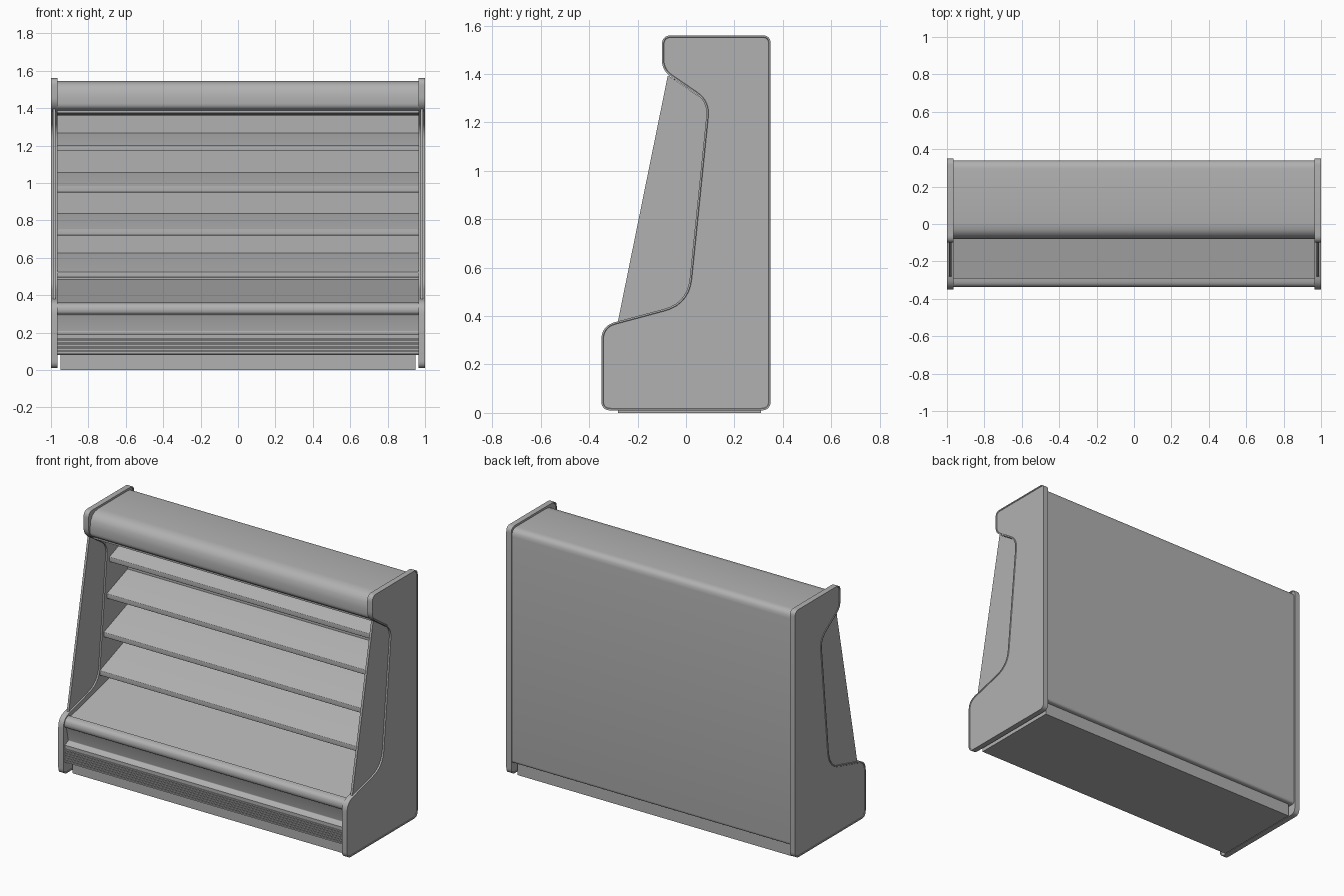
import bpy, bmesh, math
from mathutils import Vector

if "Cube" in bpy.data.objects:
    bpy.data.objects.remove(bpy.data.objects["Cube"])

GREY = bpy.data.materials.new("cabinet_grey")
GREY.diffuse_color = (0.44, 0.44, 0.44, 1)
GREY.use_nodes = True
GREY.node_tree.nodes["Principled BSDF"].inputs["Base Color"].default_value = GREY.diffuse_color


def fillet(points, n):
    """Round each (y, z, cut) corner; cut is the distance trimmed from it."""
    out = []
    for i, (y, z, c) in enumerate(points):
        p = Vector((y, z))
        if c == 0:
            out.append(p)
            continue
        a = Vector(points[i - 1][:2]) - p
        b = Vector(points[(i + 1) % len(points)][:2]) - p
        a, b = p + a.normalized() * c, p + b.normalized() * c
        for k in range(n + 1):
            t = k / n
            out.append(a * (1 - t) ** 2 + p * 2 * t * (1 - t) + b * t * t)
    return out


def extrude(name, points, x0, x1, rim=None, mirror=False, n=7):
    """Extrude a y-z profile along x; rim = (width, depth) recesses the ends."""
    bm = bmesh.new()
    face = bm.faces.new([bm.verts.new((x0, p.x, p.y)) for p in fillet(points, n)])
    ext = bmesh.ops.extrude_face_region(bm, geom=[face])
    for v in ext["geom"]:
        if isinstance(v, bmesh.types.BMVert):
            v.co.x = x1
    bmesh.ops.recalc_face_normals(bm, faces=bm.faces)
    if rim:
        caps = [f for f in bm.faces if abs(f.normal.x) > 0.9]
        for f in caps:
            bmesh.ops.inset_region(bm, faces=[f], thickness=rim[0], depth=0)
            bmesh.ops.inset_region(bm, faces=[f], thickness=0.002, depth=-rim[1])
    return finish(name, bm, mirror)


def finish(name, bm, mirror=False):
    mesh = bpy.data.meshes.new(name)
    bm.to_mesh(mesh)
    bm.free()
    mesh.materials.append(GREY)
    ob = bpy.data.objects.new(name, mesh)
    bpy.context.collection.objects.link(ob)
    bpy.ops.object.select_all(action="DESELECT")
    ob.select_set(True)
    bpy.context.view_layer.objects.active = ob
    bpy.ops.object.shade_smooth_by_angle(angle=math.radians(35))
    if mirror:
        ob.modifiers.new("mirror", "MIRROR")
    return ob


def boxes(name, items):
    """One object made from (x0, x1, y0, y1, z0, z1) boxes."""
    bm = bmesh.new()
    for x0, x1, y0, y1, z0, z1 in items:
        vs = bmesh.ops.create_cube(bm, size=1)["verts"]
        for v in vs:
            v.co = (x1 if v.co.x > 0 else x0, y1 if v.co.y > 0 else y0,
                    z1 if v.co.z > 0 else z0)
    return finish(name, bm)


W = 0.968      # half width between the end panels
BACK = 0.29    # inner back wall

# Cabinet shell: back, canopy, sloping deck, bumper and recessed front
extrude("cabinet_body", [
    (0.34, 0.08, 0.02), (0.34, 1.545, 0.045), (-0.08, 1.545, 0.085),
    (-0.08, 1.405, 0.02), (-0.03, 1.375, 0.01), (0.0, 1.36, 0.005),
    (BACK, 1.36, 0), (BACK, 0.485, 0), (-0.288, 0.345, 0), (-0.29, 0.36, 0),
    (-0.337, 0.355, 0.03), (-0.337, 0.30, 0.02), (-0.315, 0.295, 0.005),
    (-0.295, 0.205, 0.005), (-0.33, 0.19, 0), (-0.33, 0.168, 0),
    (-0.305, 0.168, 0), (-0.305, 0.08, 0)], -W, W, n=4)

# Canopy underside air slats
boxes("canopy_slats", [(-W, W, -0.05 + 0.016 * i, -0.045 + 0.016 * i,
                        1.376 - 0.005 * i, 1.40) for i in range(4)])

# Plinth
boxes("plinth", [(-0.95, 0.95, -0.28, 0.31, 0, 0.09)])

# Intake grille: long slats
boxes("grille_slats", [(-W, W, -0.33, -0.304, 0.083 + 0.0145 * i, 0.092 + 0.0145 * i)
                       for i in range(6)])

# End panels with raised rim
extrude("end_panels", [
    (-0.35, 0.01, 0.04), (0.35, 0.01, 0.04), (0.35, 1.56, 0.035),
    (-0.1, 1.56, 0.04), (-0.1, 1.415, 0.045), (0.09, 1.285, 0.06),
    (0.005, 0.455, 0.1), (-0.35, 0.36, 0.06)],
    0.965, 1.0, rim=(0.007, 0.003), mirror=True)

# Slanted side windows, their rear edge buried in the end panels
extrude("side_windows", [
    (-0.075, 1.395, 0), (0.11, 1.27, 0.05), (0.03, 0.44, 0.08), (-0.285, 0.36, 0)],
    0.975, 0.989, mirror=True)

# Tilted shelves, three panels each, with a front lip
for i, (y, z) in enumerate([(0.015, 0.525), (0.055, 0.75), (0.085, 0.98), (0.11, 1.20)]):
    rear = z + 0.37 * (BACK - y)
    for j in range(3):
        x = -W + j * 2 * W / 3
        extrude(f"shelf_{i + 1}_panel_{j + 1}", [
            (y, z, 0.003), (BACK, rear, 0), (BACK, rear - 0.014, 0),
            (y + 0.012, z - 0.011, 0), (y + 0.012, z - 0.03, 0), (y, z - 0.03, 0.003)],
            x, x + 2 * W / 3, n=3)
